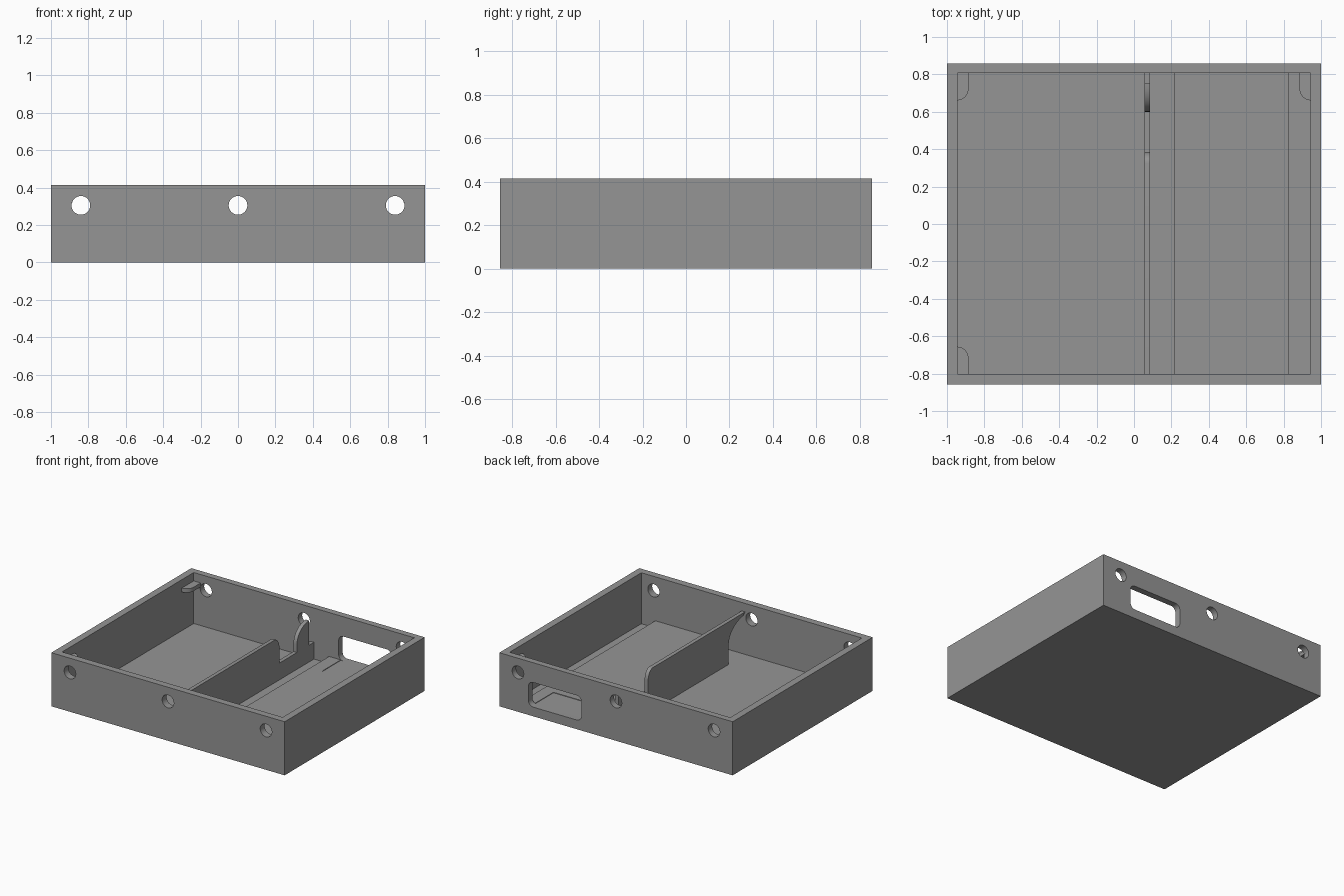
import bpy, bmesh, math
from mathutils import Vector

if "Cube" in bpy.data.objects:
    bpy.data.objects.remove(bpy.data.objects["Cube"])

grey = bpy.data.materials.new("mid grey")
grey.diffuse_color = (0.3, 0.3, 0.3, 1)
grey.use_nodes = True
grey.node_tree.nodes["Principled BSDF"].inputs["Base Color"].default_value = grey.diffuse_color

FLOOR, TOP = 0.02, 0.415
IN_X, IN_Y0, IN_Y1 = 0.945, -0.803, 0.808


def prism(name, outline, axis, lo, hi):
    """Extrude a 2D outline along an axis: x uses (y, z), y uses (x, z), z uses (x, y)."""
    def place(a, b, t):
        return {"x": (t, a, b), "y": (a, t, b), "z": (a, b, t)}[axis]
    bm = bmesh.new()
    face = bm.faces.new([bm.verts.new(place(a, b, lo)) for a, b in outline])
    ext = bmesh.ops.extrude_face_region(bm, geom=[face])
    moved = [v for v in ext["geom"] if isinstance(v, bmesh.types.BMVert)]
    bmesh.ops.translate(bm, verts=moved, vec=Vector(place(0, 0, hi - lo)))
    bmesh.ops.recalc_face_normals(bm, faces=bm.faces)
    mesh = bpy.data.meshes.new(name)
    bm.to_mesh(mesh)
    bm.free()
    ob = bpy.data.objects.new(name, mesh)
    bpy.context.collection.objects.link(ob)
    mesh.materials.append(grey)
    return ob


def rect(a0, b0, a1, b1):
    return [(a0, b0), (a1, b0), (a1, b1), (a0, b1)]


def arc(cx, cy, rx, ry, start, end, steps=10):
    angles = [math.radians(start + (end - start) * i / steps) for i in range(steps + 1)]
    return [(cx + rx * math.cos(t), cy + ry * math.sin(t)) for t in angles]


def rounded_rect(a0, b0, a1, b1, r):
    return (arc(a1 - r, b1 - r, r, r, 0, 90) + arc(a0 + r, b1 - r, r, r, 90, 180)
            + arc(a0 + r, b0 + r, r, r, 180, 270) + arc(a1 - r, b0 + r, r, r, 270, 360))


def cut(ob, cutter):
    mod = ob.modifiers.new("cut", "BOOLEAN")
    mod.operation, mod.solver, mod.object = "DIFFERENCE", "EXACT", cutter
    bpy.context.view_layer.objects.active = ob
    bpy.ops.object.modifier_apply(modifier=mod.name)
    bpy.data.objects.remove(cutter)


# Open tray
tray = prism("tray", rect(-1, -0.857, 1, 0.857), "z", 0, TOP)
cut(tray, prism("cavity_cutter", rect(-IN_X, IN_Y0, IN_X, IN_Y1), "z", FLOOR, 0.6))

# Round holes through the front and back walls
for x in (-0.84, 0, 0.84):
    cut(tray, prism("hole_cutter", arc(x, 0.305, 0.05, 0.05, 0, 348.75, 31), "y", -1, 1))

# Rounded window in the back wall
cut(tray, prism("window_cutter", rounded_rect(0.297, 0.071, 0.75, 0.262, 0.04), "y", 0.7, 1))

# Raised floor on the right, with a shallow recess behind the window
platform = prism("raised_floor", rect(0.215, IN_Y0 - 0.01, 0.825, IN_Y1 + 0.01), "z", 0.01, 0.075)
cut(platform, prism("recess_cutter", rect(0.315, 0.58, 0.73, 0.9), "z", 0.071, 0.2))

# Divider: curved cut at the front foot, notch and rounded post at the back
low, high = 0.15, 0.35
profile = [(-0.60, 0.01)]
profile += arc(-0.81, 0.17, 0.21, 0.16, 0, 80, 8)
profile += [(IN_Y0, high)]
profile += arc(0.325, high - 0.08, 0.06, 0.08, 90, 0, 8)
profile += [(0.385, low), (0.60, low)]
profile += arc(0.75, 0.21, 0.15, 0.13, 180, 90)
profile += [(0.75, low), (IN_Y1 + 0.01, low), (IN_Y1 + 0.01, 0.01)]
prism("divider", profile, "x", 0.055, 0.085)

# Lid support tabs in three corners
for name, sx, sy, wall in (("back_left_tab", -1, 1, IN_Y1), ("back_right_tab", 1, 1, IN_Y1),
                           ("front_left_tab", -1, -1, IN_Y0)):
    x, y = sx * IN_X, wall
    outline = [(x + sx * 0.01, y + sy * 0.01), (x - sx * 0.06, y + sy * 0.01)]
    outline += [(x - sx * a, y - sy * b) for a, b in arc(0, 0.085, 0.06, 0.062, 0, 90)]
    outline += [(x + sx * 0.01, y - sy * 0.147)]
    prism(name, outline, "z", 0.32, 0.35)

# Smooth the curved walls, keep the corners sharp
for ob in bpy.context.scene.objects:
    ob.select_set(True)
bpy.context.view_layer.objects.active = tray
bpy.ops.object.shade_smooth_by_angle(angle=math.radians(30))
